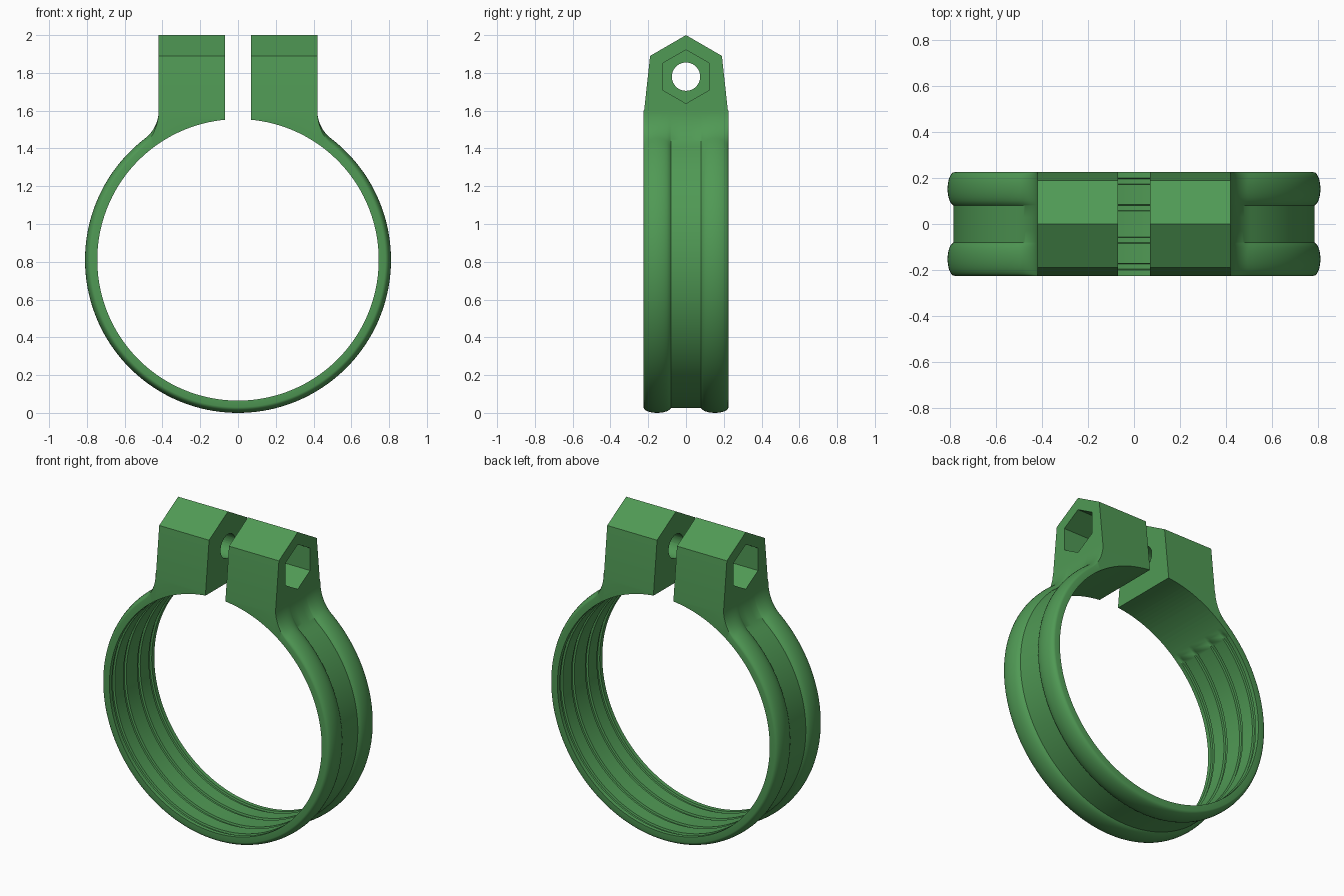
import bpy, bmesh
from math import sin, cos, pi, atan2, sqrt

if "Cube" in bpy.data.objects:
    bpy.data.objects.remove(bpy.data.objects["Cube"])

CZ, RIN = 0.81, 0.745          # ring centre height, bore radius
LX0, LX1, FZ = 0.07, 0.42, 1.6  # lug inner/outer x, top of fillet
HALF = 0.225                   # half width in y

mat = bpy.data.materials.new("green")
mat.diffuse_color = (0.08, 0.32, 0.09, 1)
mat.use_nodes = True
mat.node_tree.nodes["Principled BSDF"].inputs["Base Color"].default_value = mat.diffuse_color


def make(name, bm):
    bmesh.ops.recalc_face_normals(bm, faces=bm.faces)
    me = bpy.data.meshes.new(name)
    bm.to_mesh(me)
    bm.free()
    ob = bpy.data.objects.new(name, me)
    bpy.context.collection.objects.link(ob)
    me.materials.append(mat)
    return ob


def smooth(ob):
    bpy.ops.object.select_all(action='DESELECT')
    ob.select_set(True)
    bpy.context.view_layer.objects.active = ob
    bpy.ops.object.shade_smooth_by_angle(angle=0.6)


def mirror(ob, merge):
    m = ob.modifiers.new("mirror", 'MIRROR')
    m.use_mirror_merge = merge


def prism(name, pts, x0, x1):
    """Extrude a (y, z) outline from x0 to x1."""
    bm = bmesh.new()
    a = [bm.verts.new((x0, y, z)) for y, z in pts]
    b = [bm.verts.new((x1, y, z)) for y, z in pts]
    bm.faces.new(a)
    bm.faces.new(b)
    for i in range(len(pts)):
        j = (i + 1) % len(pts)
        bm.faces.new((a[i], a[j], b[j], b[i]))
    return make(name, bm)


def ngon(n, r, z, turn=0):
    return [(r * cos(turn + 2 * pi * i / n), z + r * sin(turn + 2 * pi * i / n)) for i in range(n)]


# Outer cross-section (y, radius): two rounded bands beside a flat groove
band = [(0.1525 - 0.0725 * cos(pi * i / 12), 0.78 + 0.03 * sin(pi * i / 12)) for i in range(13)]
band[0] = (0.08, 0.785)
outer = [(-y, r) for y, r in reversed(band)] + [(-0.03, 0.785), (0.03, 0.785)] + band

# Inner cross-section (y, depth): four shallow grip slots
inner = [(HALF, 0)]
for c in (0.185, 0.07, -0.07, -0.185):
    inner += [(c + 0.014, 0), (c + 0.011, 0.012), (c - 0.011, 0.012), (c - 0.014, 0)]
inner.append((-HALF, 0))

# Ring half, swept from the bottom and flared into the lug by a tangent fillet
NR, NF = 72, 16
in_tan = atan2(0.62, 0.48)
in_end = atan2(sqrt(RIN**2 - LX1**2), LX1)
bm = bmesh.new()
rows = []
for k in range(NR + NF + 1):
    row = []
    for y, R in outer:
        d = FZ - CZ
        f = (LX1**2 + d * d - R * R) / (2 * (R - LX1))
        tan = atan2(d, LX1 + f)
        if k <= NR:
            a = -pi / 2 + (tan + pi / 2) * k / NR
            x, z = R * cos(a), CZ + R * sin(a)
        else:
            a = pi + tan * (1 - (k - NR) / NF)
            x, z = LX1 + f + f * cos(a), FZ + f * sin(a)
        row.append(bm.verts.new((x, y, z)))
    if k <= NR:
        a = -pi / 2 + (in_tan + pi / 2) * k / NR
    else:
        a = in_tan + (in_end - in_tan) * (k - NR) / NF
    fade = max(0, min(1, (NR - 2 - k) / 3))
    for y, dep in inner:
        r = RIN + dep * fade
        row.append(bm.verts.new((r * cos(a), y, CZ + r * sin(a))))
    rows.append(row)
n = len(rows[0])
for p, q in zip(rows, rows[1:]):
    for i in range(n):
        j = (i + 1) % n
        bm.faces.new((p[i], p[j], q[j], q[i]))
ring = make("clamp_ring", bm)
mirror(ring, True)
smooth(ring)

# Bolt lug with pointed top
right = [(HALF, 1.3), (HALF, 1.57), (0.19, 1.89)]
lug = prism("bolt_lug", right + [(0, 2.0)] + [(-y, z) for y, z in reversed(right)], LX0, LX1)

# Cutters: bore, bolt hole and hex nut pocket
bore_bm = bmesh.new()
ends = [[bore_bm.verts.new((x, y, z)) for x, z in ngon(180, RIN, CZ)] for y in (-0.4, 0.4)]
for e in ends:
    bore_bm.faces.new(e)
for i in range(180):
    j = (i + 1) % 180
    bore_bm.faces.new((ends[0][i], ends[0][j], ends[1][j], ends[1][i]))
cutters = [make("bore_cutter", bore_bm),
           prism("bolt_hole_cutter", ngon(40, 0.075, 1.78), 0, 0.6),
           prism("nut_pocket_cutter", ngon(6, 0.142, 1.78, pi / 2), 0.17, 0.6)]
for c in cutters:
    m = lug.modifiers.new(c.name, 'BOOLEAN')
    m.operation, m.solver, m.object = 'DIFFERENCE', 'EXACT', c
    c.hide_render = True
    c.hide_set(True)
smooth(lug)
# Bake the cuts, then shade the new surfaces by angle
for m in list(lug.modifiers):
    if m.type == 'BOOLEAN':
        bpy.ops.object.modifier_apply(modifier=m.name)
for c in cutters:
    bpy.data.objects.remove(c)
smooth(lug)
mirror(lug, False)
